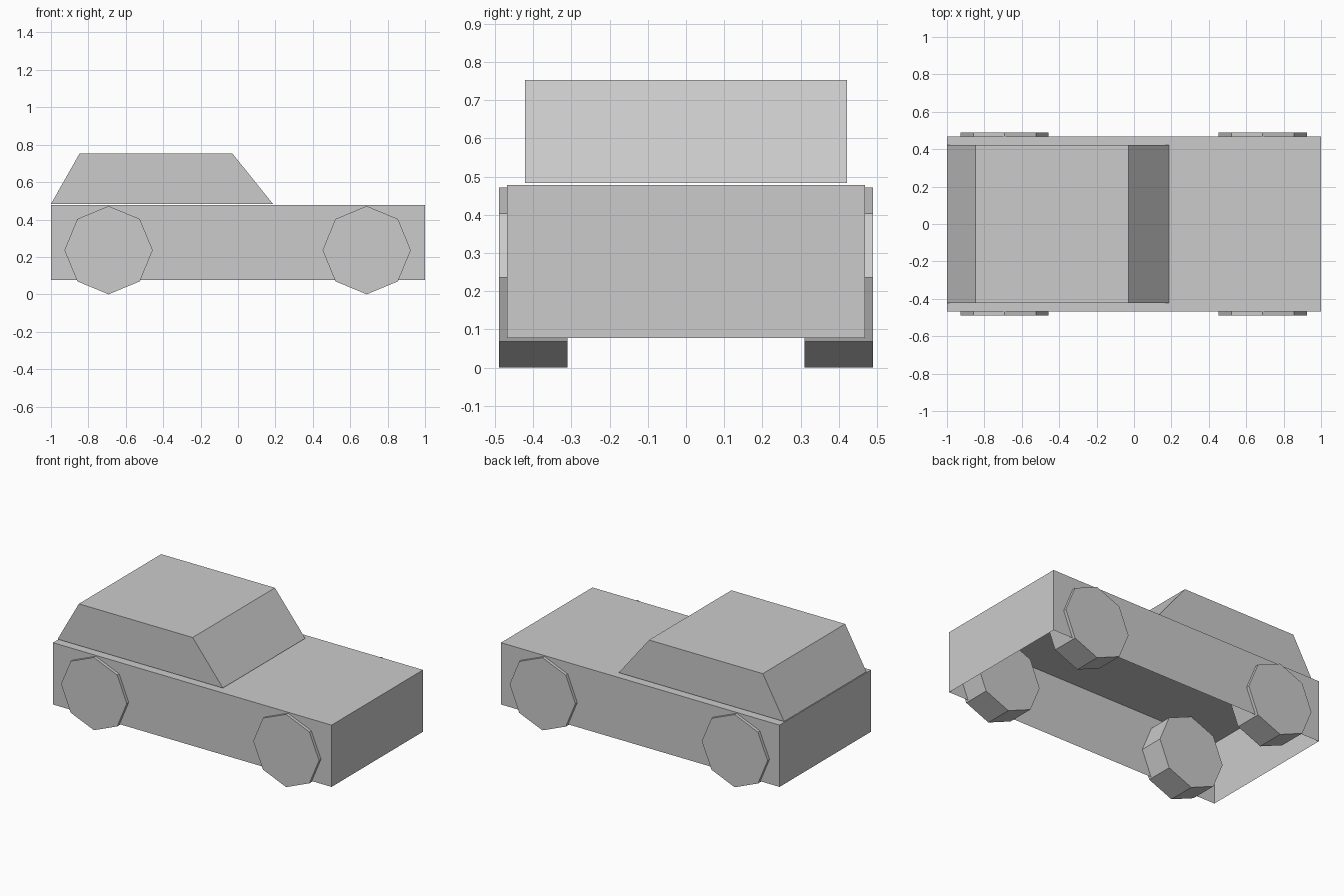
import bpy, bmesh, math
from mathutils import Matrix

default = bpy.data.objects.get("Cube")
if default:
    bpy.data.objects.remove(default, do_unlink=True)

grey = bpy.data.materials.new("plain_grey")
colour = (0.6, 0.6, 0.6, 1)
grey.diffuse_color = colour
grey.use_nodes = True
grey.node_tree.nodes["Principled BSDF"].inputs["Base Color"].default_value = colour


def finish(name, bm):
    mesh = bpy.data.meshes.new(name)
    bm.to_mesh(mesh)
    bm.free()
    mesh.materials.append(grey)
    obj = bpy.data.objects.new(name, mesh)
    bpy.context.collection.objects.link(obj)
    return obj


def open_shell(name, profile, half_width):
    """Extrude a side profile along y, leaving its first edge open underneath."""
    bm = bmesh.new()
    verts = [bm.verts.new((x, -half_width, z)) for x, z in profile]
    side = bm.faces.new(verts)
    new = bmesh.ops.extrude_face_region(bm, geom=[side], use_keep_orig=True)["geom"]
    bmesh.ops.translate(bm, vec=(0, 2 * half_width, 0),
                        verts=[g for g in new if isinstance(g, bmesh.types.BMVert)])
    bmesh.ops.recalc_face_normals(bm, faces=bm.faces)
    underside = [f for f in bm.faces if f.normal.z < -0.9]
    bmesh.ops.delete(bm, geom=underside, context='FACES_ONLY')
    return finish(name, bm)


# Hollow lower body and tapered cabin
open_shell("body", [(-1, 0.077), (1, 0.077), (1, 0.478), (-1, 0.478)], 0.469)
open_shell("cabin", [(-1, 0.483), (0.187, 0.483), (-0.03, 0.753), (-0.847, 0.753)], 0.422)

# Eight-sided wheels standing on a corner
radius, width, outer = 0.236, 0.179, 0.489
for end, x in (("rear", -0.692), ("front", 0.688)):
    for side, sign in (("left", 1), ("right", -1)):
        bm = bmesh.new()
        bmesh.ops.create_cone(bm, cap_ends=True, segments=8, radius1=radius,
                              radius2=radius, depth=width,
                              matrix=Matrix.Rotation(math.pi / 2, 4, 'X'))
        wheel = finish(f"{end}_{side}_wheel", bm)
        wheel.location = (x, sign * (outer - width / 2), radius)
